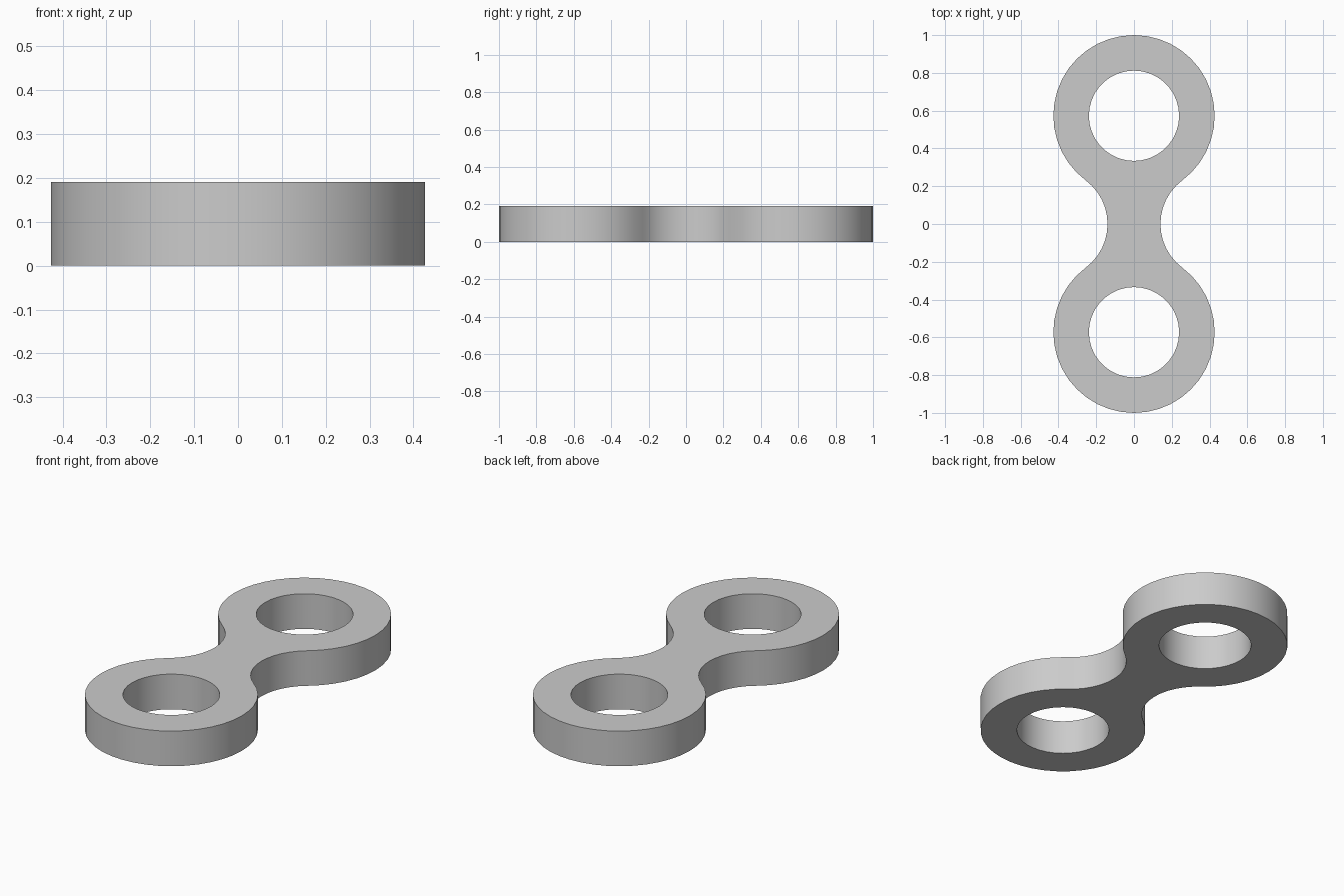
import bpy
import bmesh
from math import atan2, cos, hypot, pi, sin, tau

cube = bpy.data.objects.get("Cube")
if cube:
    bpy.data.objects.remove(cube, do_unlink=True)

LOBE = 0.427             # outer radius of each ring
HOLE = 0.239             # radius of each hole
OFFSET = 1 - LOBE        # distance of ring centres from the middle
NECK = 0.14              # half width of the waist
HEIGHT = 0.191

# Waist arc that is tangent to both rings
fillet = (NECK**2 + OFFSET**2 - LOBE**2) / (2 * (LOBE - NECK))
waist_x = NECK + fillet
tangent = atan2(OFFSET, waist_x)


def arc(cx, cy, radius, start, end, steps):
    """Points along an arc, leaving out the last one."""
    angles = [start + (end - start) * i / steps for i in range(steps)]
    return [(cx + radius * cos(a), cy + radius * sin(a), 0) for a in angles]


def add_loop(bm, points):
    verts = [bm.verts.new(p) for p in points]
    for i, v in enumerate(verts):
        bm.edges.new((verts[i - 1], v))


bm = bmesh.new()

# Outline: back ring, left waist, front ring, right waist
outline = arc(0, OFFSET, LOBE, -tangent, pi + tangent, 32)
outline += arc(-waist_x, 0, fillet, tangent, -tangent, 12)
outline += arc(0, -OFFSET, LOBE, pi - tangent, tau + tangent, 32)
outline += arc(waist_x, 0, fillet, pi + tangent, pi - tangent, 12)
add_loop(bm, outline)

# Two round holes
for side in (-1, 1):
    add_loop(bm, arc(0, side * OFFSET, HOLE, 0, tau, 36))

# Fill the flat shape and raise it to full thickness
bmesh.ops.triangle_fill(bm, use_beauty=True, edges=bm.edges[:], normal=(0, 0, 1))
raised = bmesh.ops.extrude_face_region(bm, geom=bm.faces[:], use_keep_orig=True)
top = [g for g in raised["geom"] if isinstance(g, bmesh.types.BMVert)]
bmesh.ops.translate(bm, verts=top, vec=(0, 0, HEIGHT))
bmesh.ops.recalc_face_normals(bm, faces=bm.faces[:])

mesh = bpy.data.meshes.new("double_ring_link")
bm.to_mesh(mesh)
bm.free()
link = bpy.data.objects.new("double_ring_link", mesh)
bpy.context.collection.objects.link(link)

# Plain grey material
grey = bpy.data.materials.new("light_grey")
grey.use_nodes = True
color = (0.6, 0.6, 0.6, 1)
grey.diffuse_color = color
grey.node_tree.nodes["Principled BSDF"].inputs["Base Color"].default_value = color
mesh.materials.append(grey)

# Smooth walls with sharp rims
bpy.ops.object.select_all(action="DESELECT")
link.select_set(True)
bpy.context.view_layer.objects.active = link
bpy.ops.object.shade_smooth_by_angle(angle=pi / 6)
